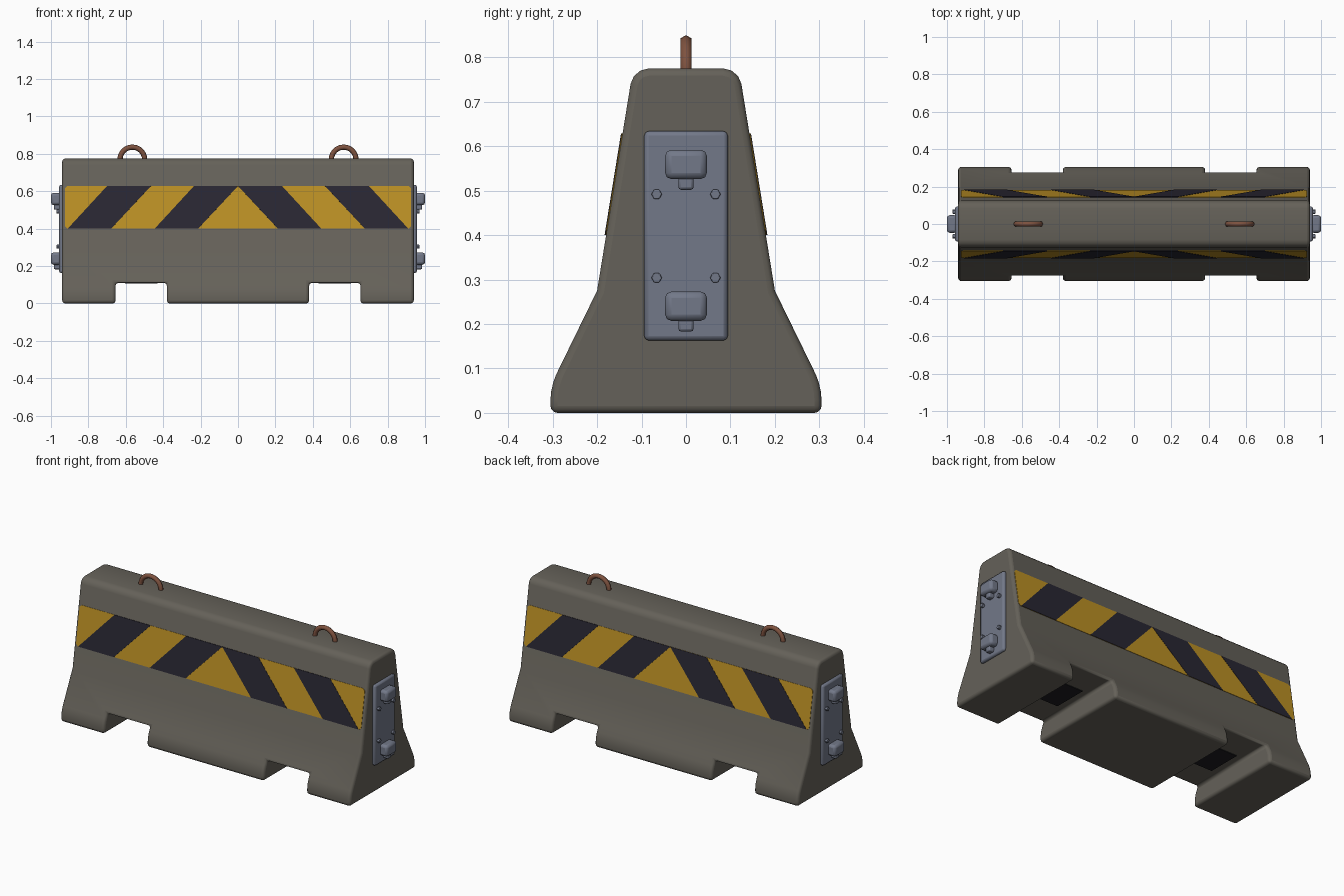
import bpy, bmesh, math
from mathutils import Vector

if "Cube" in bpy.data.objects:
    bpy.data.objects.remove(bpy.data.objects["Cube"], do_unlink=True)


def material(name, color, rough=0.8):
    m = bpy.data.materials.new(name)
    m.use_nodes = True
    m.diffuse_color = (*color, 1)
    bsdf = next(n for n in m.node_tree.nodes if n.type == 'BSDF_PRINCIPLED')
    bsdf.inputs["Base Color"].default_value = (*color, 1)
    bsdf.inputs["Roughness"].default_value = rough
    return m


CONCRETE = material("concrete_grey", (0.13, 0.12, 0.10))
YELLOW = material("hazard_yellow", (0.50, 0.28, 0.018))
DARK = material("hazard_dark", (0.022, 0.02, 0.033))
STEEL = material("blue_steel", (0.17, 0.19, 0.25))
RUST = material("rusty_iron", (0.21, 0.085, 0.05))
POCKET = material("pocket_black", (0.012, 0.011, 0.014))


def finish(name, bm, mat, bevel=0, segments=2, smooth=True):
    bmesh.ops.recalc_face_normals(bm, faces=bm.faces)
    me = bpy.data.meshes.new(name)
    bm.to_mesh(me)
    bm.free()
    me.materials.append(mat)
    ob = bpy.data.objects.new(name, me)
    bpy.context.collection.objects.link(ob)
    if bevel:
        mod = ob.modifiers.new("bevel", 'BEVEL')
        mod.width, mod.segments = bevel, segments
        mod.limit_method, mod.angle_limit = 'ANGLE', math.radians(40)
    if smooth:
        activate(ob)
        bpy.ops.object.shade_smooth_by_angle(angle=math.radians(35))
    return ob


def activate(ob):
    bpy.ops.object.select_all(action='DESELECT')
    ob.select_set(True)
    bpy.context.view_layer.objects.active = ob


def prism(points, offset):
    """Solid made by sweeping a polygon along an offset."""
    bm = bmesh.new()
    face = bm.faces.new([bm.verts.new(p) for p in points])
    out = bmesh.ops.extrude_face_region(bm, geom=[face])["geom"]
    bmesh.ops.translate(bm, vec=offset,
                        verts=[v for v in out if isinstance(v, bmesh.types.BMVert)])
    return bm


def box(name, mat, x, y, z, **kw):
    pts = [(x[0], y[0], z[0]), (x[0], y[1], z[0]), (x[0], y[1], z[1]), (x[0], y[0], z[1])]
    return finish(name, prism(pts, (x[1] - x[0], 0, 0)), mat, **kw)


# Concrete body: stepped cross-section with softened long edges
HALF = 0.94
profile = [(0.305, 0), (0.305, 0.06), (0.2, 0.275), (0.119, 0.775)]
profile += [(-y, z) for y, z in reversed(profile)]
bm = prism([(-HALF, y, z) for y, z in profile], (2 * HALF, 0, 0))


def long_edges(z):
    return [e for e in bm.edges if all(abs(v.co.z - z) < 0.001 for v in e.verts)
            and abs(e.verts[0].co.x - e.verts[1].co.x) > 1]


for z, width in ((0.775, 0.035), (0.06, 0.03)):
    bmesh.ops.bevel(bm, geom=long_edges(z), offset=width, segments=3,
                    profile=0.5, affect='EDGES')
body = finish("concrete_body", bm, CONCRETE, smooth=False)

# Lifting notches cut through the foot
for side in (-1, 1):
    cutter = box("notch_cutter", CONCRETE, sorted((side * 0.38, side * 0.655)),
                 (-0.5, 0.5), (-0.1, 0.11), smooth=False)
    cutter.hide_render = True
    activate(body)
    cut = body.modifiers.new("notch", 'BOOLEAN')
    cut.operation, cut.solver, cut.object = 'DIFFERENCE', 'EXACT', cutter
    bpy.ops.object.modifier_apply(modifier=cut.name)
    bpy.data.objects.remove(cutter, do_unlink=True)
    # Dark recess in the notch roof
    box("notch_pocket", POCKET, sorted((side * 0.43, side * 0.605)), (-0.1, 0.1),
        (0.106, 0.114), smooth=False)

soft = body.modifiers.new("bevel", 'BEVEL')
soft.width, soft.segments = 0.016, 3
soft.limit_method, soft.angle_limit = 'ANGLE', math.radians(40)
activate(body)
bpy.ops.object.shade_smooth_by_angle(angle=math.radians(35))


# Hazard bands: thin plates lying on the sloped faces
def slope_plate(name, outline, mat, face, thick):
    normal = Vector((0, face * 0.987, 0.16))
    pts = [Vector((x, face * (0.2 - 0.162 * (z - 0.275)), z)) - normal * 0.002
           for x, z in outline]
    finish(name, prism(pts, normal * (thick + 0.002)), mat, smooth=False)


LOW, HIGH, END, CHIP = 0.4, 0.628, 0.925, 0.012
for face, label in ((-1, "front"), (1, "back")):
    corners = [(END - CHIP, LOW), (END, LOW + CHIP), (END, HIGH - CHIP), (END - CHIP, HIGH)]
    outline = corners + [(-x, z) for x, z in reversed(corners)]
    slope_plate(label + "_yellow_band", outline, YELLOW, face, 0.002)
    for side in (-1, 1):
        for start in (0, 0.465):
            stripe = [(start, HIGH), (start + 0.235, HIGH),
                      (start + 0.445, LOW), (start + 0.213, LOW)]
            slope_plate(label + "_dark_stripe", [(side * x, z) for x, z in stripe],
                        DARK, face, 0.0035)

# End plates with two couplers and four bolts each
for side, label in ((-1, "right"), (1, "left")):
    def span(a, b):
        return sorted((side * a, side * b))

    box(label + "_end_plate", STEEL, span(0.93, 0.956), (-0.094, 0.094),
        (0.163, 0.634), bevel=0.01)
    for z in (0.24, 0.559):
        box(label + "_coupler", STEEL, span(0.945, 1.0), (-0.047, 0.047),
            (z - 0.033, z + 0.033), bevel=0.014)
        box(label + "_coupler_pin", STEEL, span(0.95, 0.985), (-0.017, 0.017),
            (z - 0.057, z - 0.02), bevel=0.006)
    for y in (-0.066, 0.066):
        for z in (0.304, 0.492):
            ring = [(side * 0.95, y + 0.012 * math.cos(i * math.pi / 3),
                     z + 0.012 * math.sin(i * math.pi / 3)) for i in range(6)]
            finish(label + "_bolt", prism(ring, (side * 0.02, 0, 0)), STEEL, bevel=0.002)

# Lifting loops on the top
for side, label in ((-1, "right"), (1, "left")):
    bpy.ops.mesh.primitive_torus_add(
        location=(side * 0.565, 0, 0.77), rotation=(math.pi / 2, 0, 0),
        major_radius=0.066, minor_radius=0.014, major_segments=24, minor_segments=6)
    loop = bpy.context.object
    loop.name = label + "_lifting_loop"
    loop.data.materials.append(RUST)
    bpy.ops.object.shade_smooth_by_angle(angle=math.radians(65))
